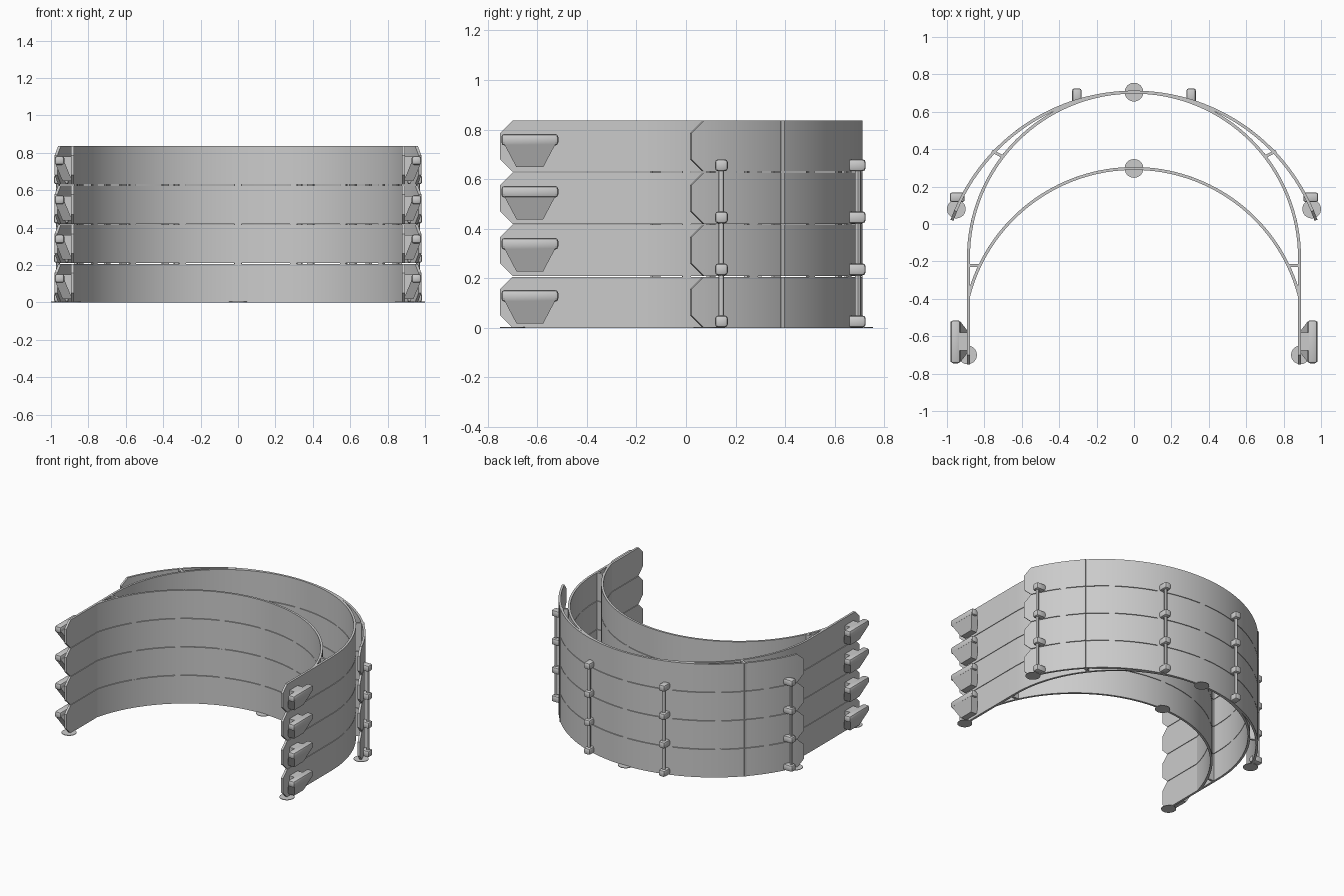
import bpy, bmesh, math
from mathutils import Vector

cube = bpy.data.objects.get("Cube")
if cube:
    bpy.data.objects.remove(cube, do_unlink=True)

LAYERS, PITCH, HEIGHT, THICK, CHAMFER = 4, 0.21, 0.206, 0.016, 0.05

grey = bpy.data.materials.new("plain grey plastic")
grey.use_nodes = True
colour = (0.6, 0.6, 0.6, 1)
grey.diffuse_color = colour
grey.node_tree.nodes["Principled BSDF"].inputs["Base Color"].default_value = colour


def finish(name, bm, thick=0, copies=1):
    """Turn a bmesh into an object, thicken it, stack copies and shade it."""
    me = bpy.data.meshes.new(name)
    bmesh.ops.recalc_face_normals(bm, faces=bm.faces)
    bm.to_mesh(me)
    bm.free()
    me.materials.append(grey)
    ob = bpy.data.objects.new(name, me)
    bpy.context.collection.objects.link(ob)
    if thick:
        mod = ob.modifiers.new("thickness", 'SOLIDIFY')
        mod.thickness, mod.offset, mod.use_even_offset = thick, 0, True
    if copies > 1:
        mod = ob.modifiers.new("stack", 'ARRAY')
        mod.count, mod.use_relative_offset, mod.use_constant_offset = copies, False, True
        mod.constant_offset_displace = (0, 0, PITCH)
    bpy.ops.object.select_all(action='DESELECT')
    ob.select_set(True)
    bpy.context.view_layer.objects.active = ob
    bpy.ops.object.convert(target='MESH')
    bpy.ops.object.shade_smooth_by_angle(angle=math.radians(30))
    return ob


def arc(radius, cy, half, steps=64, mid=0):
    """Points on a circle, measured from the +y direction."""
    angles = [mid - half + 2 * half * i / steps for i in range(steps + 1)]
    return [(radius * math.sin(a), cy + radius * math.cos(a)) for a in angles]


def wall(name, path, tips=None, z0=0, z1=HEIGHT, copies=LAYERS):
    """Thin upright strip along a path, with optional pointed end tips."""
    levels = [z0, CHAMFER, HEIGHT - CHAMFER, z1] if tips else [z0, z1]
    bm = bmesh.new()
    cols = [[bm.verts.new((x, y, z)) for z in levels] for x, y in path]
    for a, b in zip(cols, cols[1:]):
        for k in range(len(levels) - 1):
            bm.faces.new((a[k], b[k], b[k + 1], a[k + 1]))
    if tips:
        for col, (x, y) in zip((cols[0], cols[-1]), tips):
            low, high = (bm.verts.new((x, y, z)) for z in levels[1:3])
            bm.faces.new(col + [high, low])
    return finish(name, bm, THICK, copies)


def block(name, low, high, bevel=0, copies=LAYERS, taper=None):
    """Box between two corners; taper = (x shift, y scale) of the lower face."""
    bm = bmesh.new()
    bmesh.ops.create_cube(bm, size=1)
    low, high = Vector(low), Vector(high)
    for v in bm.verts:
        bottom = v.co.z < 0
        v.co = Vector([(l + h) / 2 + c * (h - l) for l, h, c in zip(low, high, v.co)])
        if bottom and taper:
            mid = (low.y + high.y) / 2
            v.co.x += taper[0]
            v.co.y = mid + (v.co.y - mid) * taper[1]
    if bevel:
        bmesh.ops.bevel(bm, geom=bm.edges[:], offset=bevel, segments=2,
                        profile=0.5, affect='EDGES')
    return finish(name, bm, copies=copies)


def cylinder(name, x, y, z0, z1, radius, sides):
    bm = bmesh.new()
    bmesh.ops.create_cone(bm, cap_ends=True, segments=sides, radius1=radius,
                          radius2=radius, depth=z1 - z0)
    bmesh.ops.translate(bm, verts=bm.verts, vec=(x, y, (z0 + z1) / 2))
    return finish(name, bm)


# Curved bands: (radius, centre y) of each
OUTER, MIDDLE, INNER = (1.034, -0.329), (0.885, -0.18), (0.914, -0.617)

# Outer band with pointed ends
reach = math.acos((0.07 - OUTER[1]) / OUTER[0])
tip_reach = math.acos((0.02 - OUTER[1]) / OUTER[0])
ends = arc(*OUTER, tip_reach, 1)
wall("outer_band", arc(*OUTER, reach), ends)

# Middle band: half circle with straight arms
side = MIDDLE[0]
path = [(-side, -0.70)] + arc(*MIDDLE, math.pi / 2) + [(side, -0.70)]
wall("middle_band", path, [(-side, -0.75), (side, -0.75)])

# Inner band, meeting the arms
meet = math.asin(side / INNER[0])
wall("inner_band", arc(*INNER, meet))

# Little tabs bridging the gaps between layers
for label, (radius, cy), half in (("outer", OUTER, 1.05), ("inner", INNER, 1.1),
                                  ("middle", MIDDLE, 1.5)):
    for i in range(7):
        mid = half * (i - 3) / 3.3
        wall(f"{label}_layer_tab_{i}", arc(radius, cy, 0.02, 2, mid), None,
             HEIGHT - 0.002, PITCH + 0.002, LAYERS - 1)

for s, word in ((1, "left"), (-1, "right")):
    def sided(x0, x1):
        return sorted((s * x0, s * x1))

    # Short webs joining the bands
    wall(f"{word}_outer_web", [(s * 0.76, 0.39), (s * 0.705, 0.362)])
    wall(f"{word}_inner_web", [(s * 0.825, -0.223), (s * side, -0.223)])

    # Strap cleat: long bar, sloped support and neck
    a, b = sided(0.928, 0.98)
    block(f"{word}_cleat_bar", (a, -0.745, 0.105), (b, -0.515, 0.153), 0.014)
    block(f"{word}_cleat_support", (a, -0.738, 0.018), (b, -0.522, 0.12),
          taper=(-0.042 * s, 0.5))
    a, b = sided(0.885, 0.94)
    block(f"{word}_cleat_neck", (a, -0.675, 0.03), (b, -0.58, 0.15))

    # Studs on the outer band with a rod joining each column
    a, b = sided(0.905, 0.985)
    block(f"{word}_side_studs", (a, 0.117, 0.002), (b, 0.169, 0.05), 0.013)
    cylinder(f"{word}_side_rod", s * 0.962, 0.142, 0.03, 0.655, 0.011, 12)
    a, b = sided(0.28, 0.331)
    block(f"{word}_back_studs", (a, 0.65, 0.002), (b, 0.725, 0.05), 0.013)
    cylinder(f"{word}_back_rod", s * 0.305, 0.694, 0.03, 0.655, 0.012, 12)

    # Thin foot discs under the band ends
    cylinder(f"{word}_side_foot_disc", s * 0.95, 0.08, 0, 0.004, 0.05, 32)
    cylinder(f"{word}_arm_foot_disc", s * 0.89, -0.70, 0, 0.004, 0.05, 32)

# Foot discs under the middle of the bands
cylinder("outer_foot_disc", 0, 0.705, 0, 0.004, 0.05, 32)
cylinder("inner_foot_disc", 0, 0.297, 0, 0.004, 0.05, 32)
